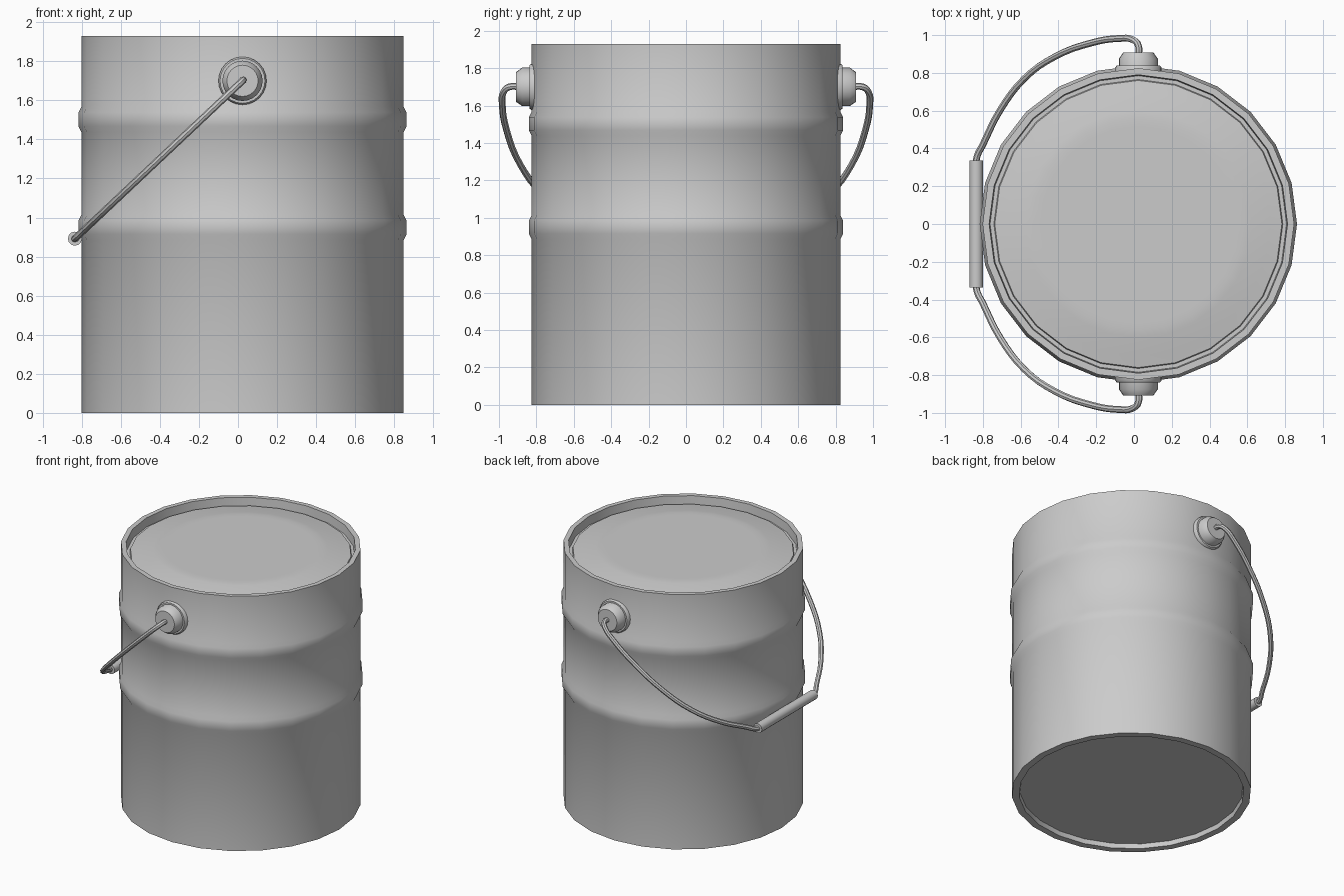
import bpy, bmesh, math
from mathutils import Matrix, Vector

if "Cube" in bpy.data.objects:
    bpy.data.objects.remove(bpy.data.objects["Cube"])

CX = 0.023          # axis of the can
PIVOT_Z = 1.70      # height of the handle pivots
SLOPE = 0.942       # tilt of the hanging handle

metal = bpy.data.materials.new("grey_metal")
metal.use_nodes = True
GREY = (0.6, 0.6, 0.6, 1)
metal.diffuse_color = GREY
metal.node_tree.nodes["Principled BSDF"].inputs["Base Color"].default_value = GREY


def finish(obj, angle=40):
    obj.data.materials.clear()
    obj.data.materials.append(metal)
    bpy.ops.object.select_all(action="DESELECT")
    obj.select_set(True)
    bpy.context.view_layer.objects.active = obj
    bpy.ops.object.shade_smooth_by_angle(angle=math.radians(angle))


def lathe(name, profile, matrix, sides=24, angle=40):
    """Spin (radius, height) points about local z and cap both ends."""
    bm = bmesh.new()
    rings = []
    for r, h in profile:
        ring = []
        for i in range(sides):
            a = math.tau * i / sides
            ring.append(bm.verts.new((r * math.cos(a), r * math.sin(a), h)))
        rings.append(ring)
    for low, high in zip(rings, rings[1:]):
        for i in range(sides):
            j = (i + 1) % sides
            bm.faces.new((low[i], low[j], high[j], high[i]))
    bm.faces.new(rings[0][::-1])
    bm.faces.new(rings[-1])
    bmesh.ops.recalc_face_normals(bm, faces=bm.faces)
    bm.transform(matrix)
    mesh = bpy.data.meshes.new(name)
    bm.to_mesh(mesh)
    bm.free()
    obj = bpy.data.objects.new(name, mesh)
    bpy.context.collection.objects.link(obj)
    finish(obj, angle)


# Can: recessed base, wall with two rolled ribs, rim and pressed lid
R = 0.825


def rib(z):
    return [(R, z - 0.065), (R + 0.015, z - 0.035), (R + 0.015, z + 0.035), (R, z + 0.065)]


base = [(0.77, 0.035), (0.775, 0), (R, 0)]
rim = [(R, 1.93), (0.79, 1.93), (0.785, 1.865), (0.765, 1.865)]
lid = [(0.76, 1.88), (0.70, 1.89), (0.60, 1.908), (0.56, 1.912), (0.52, 1.912)]
lathe("can_body", base + rib(0.95) + rib(1.503) + rim + lid,
      Matrix.Translation((CX, 0, 0)))

# Handle pivots on the front and back
for side, sign in (("front", -1), ("back", 1)):
    place = Matrix.Translation((CX, 0, PIVOT_Z)) @ Matrix.Rotation(-sign * math.pi / 2, 4, "X")
    lathe(side + "_pivot_plate", [(0.123, 0.77), (0.123, 0.828), (0.115, 0.838)], place)
    lathe(side + "_pivot_boss", [(0.103, 0.80), (0.103, 0.875), (0.08, 0.908)], place, angle=50)

# Wire handle: half path mirrored front to back, lying in one tilted plane
half = [(CX, 0.88), (CX, 0.945), (-0.005, 0.975), (-0.08, 0.982), (-0.22, 0.96),
        (-0.42, 0.885), (-0.58, 0.77), (-0.71, 0.60), (-0.80, 0.42), (-0.833, 0.35), (-0.835, 0.28)]
path = half + [(x, -y) for x, y in reversed(half)]
curve = bpy.data.curves.new("wire_handle", "CURVE")
curve.dimensions = "3D"
curve.bevel_depth = 0.018
curve.bevel_resolution = 2
curve.resolution_u = 4
curve.use_fill_caps = True
spline = curve.splines.new("BEZIER")
spline.bezier_points.add(len(path) - 1)
for point, (x, y) in zip(spline.bezier_points, path):
    point.co = Vector((x, y, PIVOT_Z + (x - CX) * SLOPE))
    point.handle_left_type = point.handle_right_type = "AUTO"
wire = bpy.data.objects.new("wire_handle", curve)
bpy.context.collection.objects.link(wire)
bpy.ops.object.select_all(action="DESELECT")
wire.select_set(True)
bpy.context.view_layer.objects.active = wire
bpy.ops.object.convert(target="MESH")
finish(bpy.context.view_layer.objects.active)

# Grip tube around the middle of the wire
grip_z = PIVOT_Z + (-0.835 - CX) * SLOPE
lathe("handle_grip", [(0.036, -0.335), (0.036, 0.335)],
      Matrix.Translation((-0.835, 0, grip_z)) @ Matrix.Rotation(math.pi / 2, 4, "X"), sides=12)
